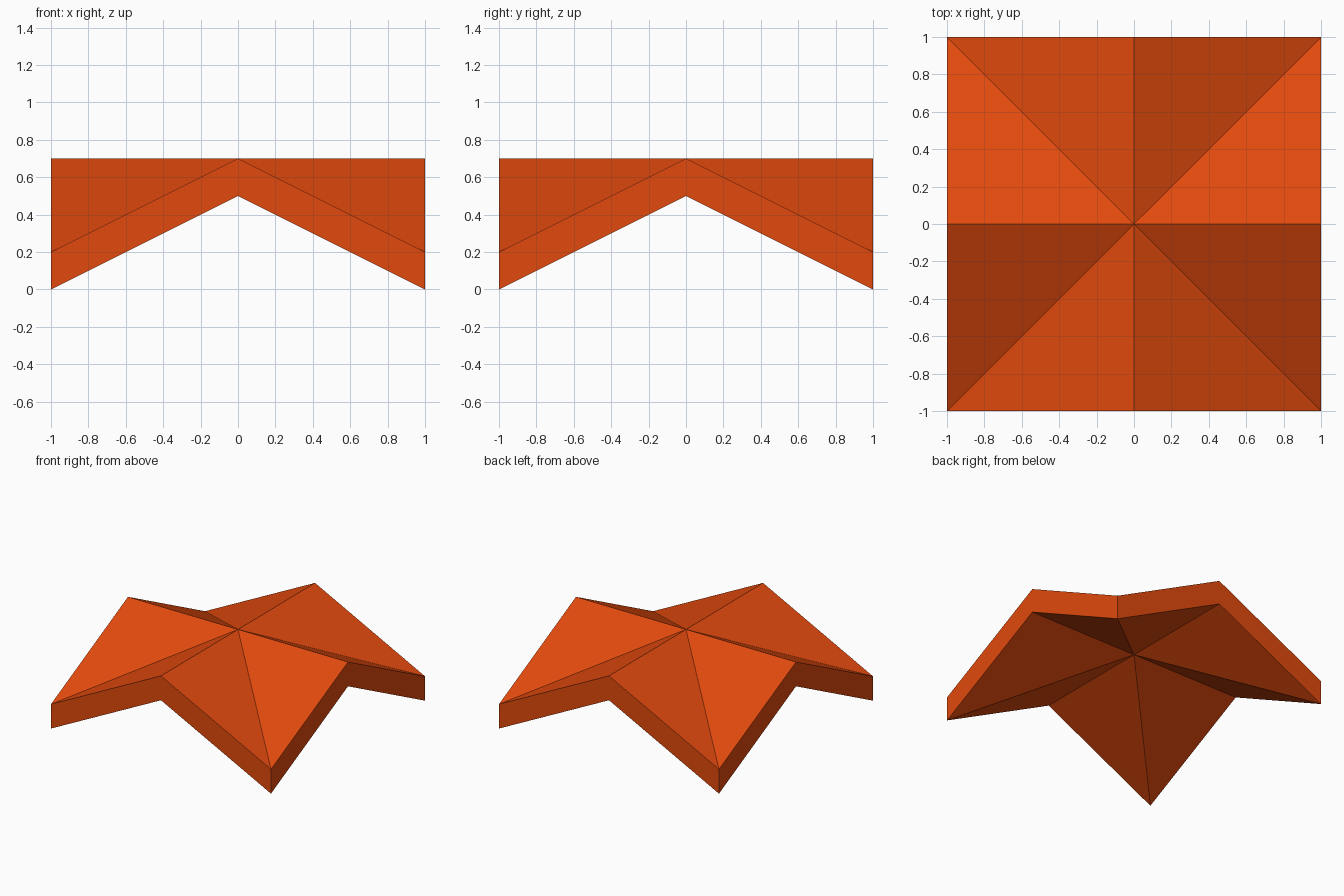
import bpy
import bmesh
from mathutils import Vector

cube = bpy.data.objects.get("Cube")
if cube:
    bpy.data.objects.remove(cube, do_unlink=True)

HALF, RIDGE, EAVE, THICK = 1.0, 0.7, 0.2, 0.2

# Roof colour
orange = bpy.data.materials.new("orange_roof")
orange.use_nodes = True
colour = (0.76, 0.068, 0.004, 1)
orange.diffuse_color = colour
orange.node_tree.nodes["Principled BSDF"].inputs["Base Color"].default_value = colour

# Outline alternates low corners and high gable peaks around the square
outline = []
for x, y in ((1, 0), (1, 1), (0, 1), (-1, 1), (-1, 0), (-1, -1), (0, -1), (1, -1)):
    z = EAVE if x and y else RIDGE
    outline.append(Vector((x * HALF, y * HALF, z)))

# Upper and lower folded skins joined by upright rims
bm = bmesh.new()
drop = Vector((0, 0, THICK))
top = [bm.verts.new(p) for p in outline]
low = [bm.verts.new(p - drop) for p in outline]
peak = bm.verts.new((0, 0, RIDGE))
under = bm.verts.new((0, 0, RIDGE - THICK))
for i in range(len(outline)):
    j = (i + 1) % len(outline)
    bm.faces.new((peak, top[i], top[j]))
    bm.faces.new((under, low[j], low[i]))
    bm.faces.new((top[i], low[i], low[j], top[j]))
bmesh.ops.recalc_face_normals(bm, faces=bm.faces[:])

mesh = bpy.data.meshes.new("cross_gable_roof")
bm.to_mesh(mesh)
bm.free()
mesh.materials.append(orange)
roof = bpy.data.objects.new("cross_gable_roof", mesh)
bpy.context.collection.objects.link(roof)
